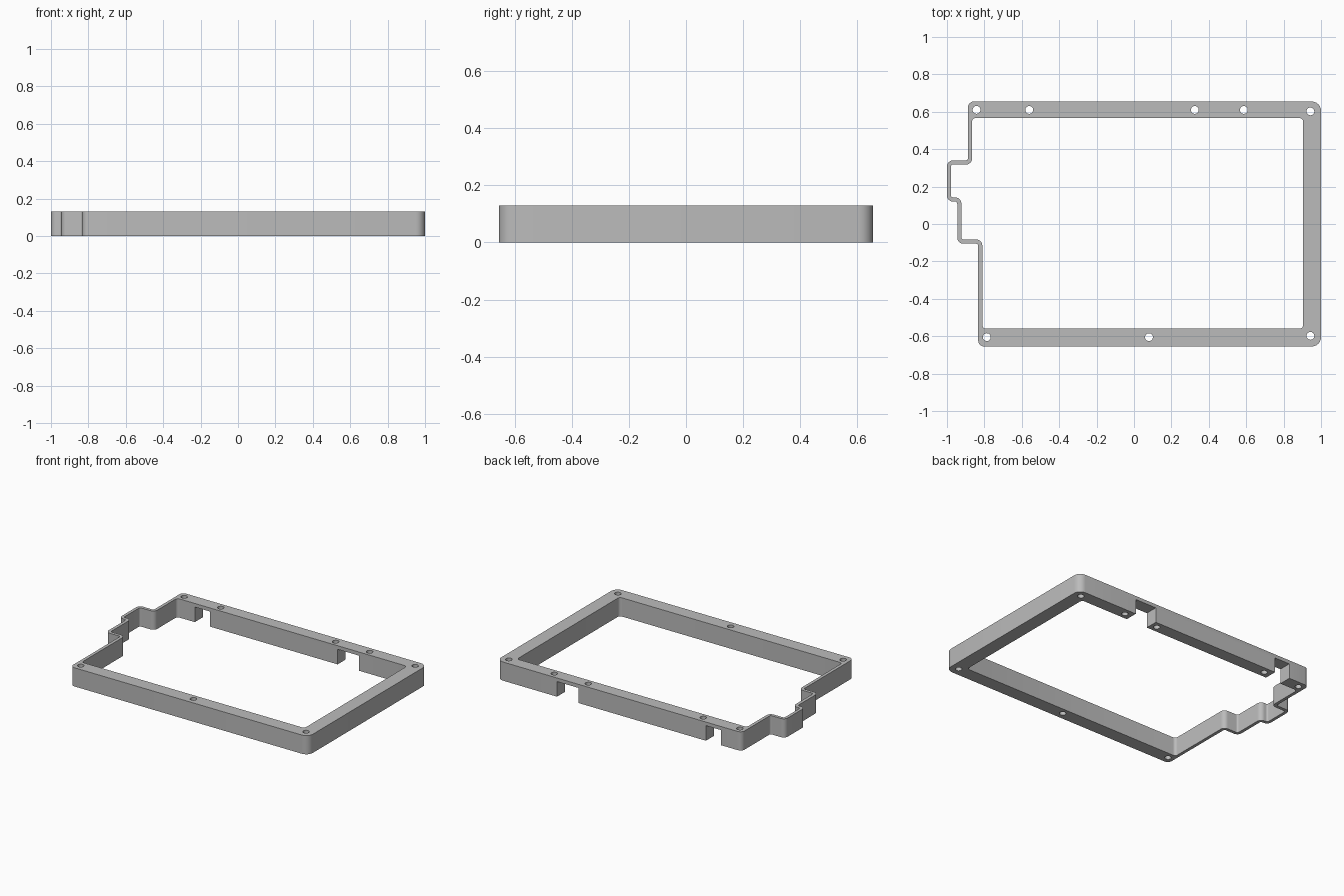
import bpy
import bmesh
from math import cos, sin, pi, tan
from mathutils import Vector

HEIGHT = 0.13
BRIDGE = 0.105          # underside of the bridges over the slots
BIG, MID, SMALL = 0.05, 0.032, 0.012

cube = bpy.data.objects.get("Cube")
if cube:
    bpy.data.objects.remove(cube, do_unlink=True)

grey = bpy.data.materials.new("plain grey")
grey.use_nodes = True
colour = (0.5, 0.5, 0.5, 1)
grey.diffuse_color = colour
grey.node_tree.nodes["Principled BSDF"].inputs["Base Color"].default_value = colour


def rounded(corners, steps=6):
    """Outline with an arc at each (x, y, radius) corner."""
    points = []
    for i, (x, y, r) in enumerate(corners):
        p = Vector((x, y))
        a = (Vector(corners[i - 1][:2]) - p).normalized()
        b = (Vector(corners[(i + 1) % len(corners)][:2]) - p).normalized()
        half = a.angle(b) / 2
        centre = p + (a + b).normalized() * r / sin(half)
        start = p + a * r / tan(half) - centre
        end = p + b * r / tan(half) - centre
        for k in range(steps + 1):
            t = k / steps * pi / 2
            points.append(centre + start * cos(t) + end * sin(t))
    return points


def circle(x, y, r=0.021, n=24):
    return [Vector((x + r * cos(2 * pi * k / n), y + r * sin(2 * pi * k / n))) for k in range(n)]


# Outer edge, with the stepped side wall
outer = rounded([
    (1, 0.655, BIG), (-0.888, 0.655, MID), (-0.888, 0.34, SMALL), (-1, 0.34, MID),
    (-1, 0.12, MID), (-0.945, 0.12, SMALL), (-0.945, -0.105, MID), (-0.833, -0.105, SMALL),
    (-0.833, -0.655, MID), (1, -0.655, BIG)])

# Opening, following the same steps
inner = rounded([
    (0.904, 0.567, 0.02), (-0.866, 0.567, 0.02), (-0.866, 0.318, MID), (-0.979, 0.318, SMALL),
    (-0.979, 0.142, SMALL), (-0.923, 0.142, MID), (-0.923, -0.083, SMALL), (-0.811, -0.083, MID),
    (-0.811, -0.56, 0.02), (0.904, -0.56, 0.02)])

# Screw holes
back_holes = [circle(x, 0.61) for x in (-0.842, -0.56, 0.325, 0.587)]
front_holes = [circle(x, -0.605) for x in (-0.787, 0.08)]
side_holes = [circle(0.943, y) for y in (-0.598, 0.602)]

# Frame as a filled, extruded outline
curve = bpy.data.curves.new("frame_outline", "CURVE")
curve.dimensions = "2D"
curve.fill_mode = "BOTH"
curve.extrude = HEIGHT / 2
for loop in [outer, inner] + back_holes + front_holes + side_holes:
    spline = curve.splines.new("POLY")
    spline.points.add(len(loop) - 1)
    for point, co in zip(spline.points, loop):
        point.co = (co.x, co.y, 0, 1)
    spline.use_cyclic_u = True
frame = bpy.data.objects.new("frame", curve)
bpy.context.collection.objects.link(frame)
bpy.ops.object.select_all(action="DESELECT")
frame.select_set(True)
bpy.context.view_layer.objects.active = frame
bpy.ops.object.convert(target="MESH")
frame = bpy.context.object
frame.name = "frame"

# Weld the caps to the walls and stand the frame on the floor
bm = bmesh.new()
bm.from_mesh(frame.data)
bmesh.ops.remove_doubles(bm, verts=bm.verts, dist=0.0001)
bmesh.ops.translate(bm, verts=bm.verts, vec=(0, 0, HEIGHT / 2))
bmesh.ops.recalc_face_normals(bm, faces=bm.faces)
bm.to_mesh(frame.data)
bm.free()
frame.data.materials.clear()
frame.data.materials.append(grey)

# Slots under the back rail
for name, left, right in (("wide_slot", 0.37, 0.535), ("narrow_slot", -0.73, -0.612)):
    bpy.ops.mesh.primitive_cube_add(size=1, location=((left + right) / 2, 0.61, BRIDGE / 2 - 0.05))
    cutter = bpy.context.object
    cutter.name = name + "_cutter"
    cutter.scale = (right - left, 0.2, BRIDGE + 0.1)
    cutter.data.materials.append(grey)
    cutter.hide_render = True
    cutter.hide_set(True)
    cut = frame.modifiers.new(name, "BOOLEAN")
    cut.operation = "DIFFERENCE"
    cut.solver = "EXACT"
    cut.object = cutter

# Apply the cuts, then drop the cutters
bpy.context.view_layer.update()
bpy.context.view_layer.objects.active = frame
frame.select_set(True)
for mod in list(frame.modifiers):
    cutter = mod.object
    bpy.ops.object.modifier_apply(modifier=mod.name)
    bpy.data.objects.remove(cutter, do_unlink=True)
bpy.ops.object.select_all(action="DESELECT")
frame.select_set(True)
bpy.ops.object.shade_smooth_by_angle(angle=pi / 6)
